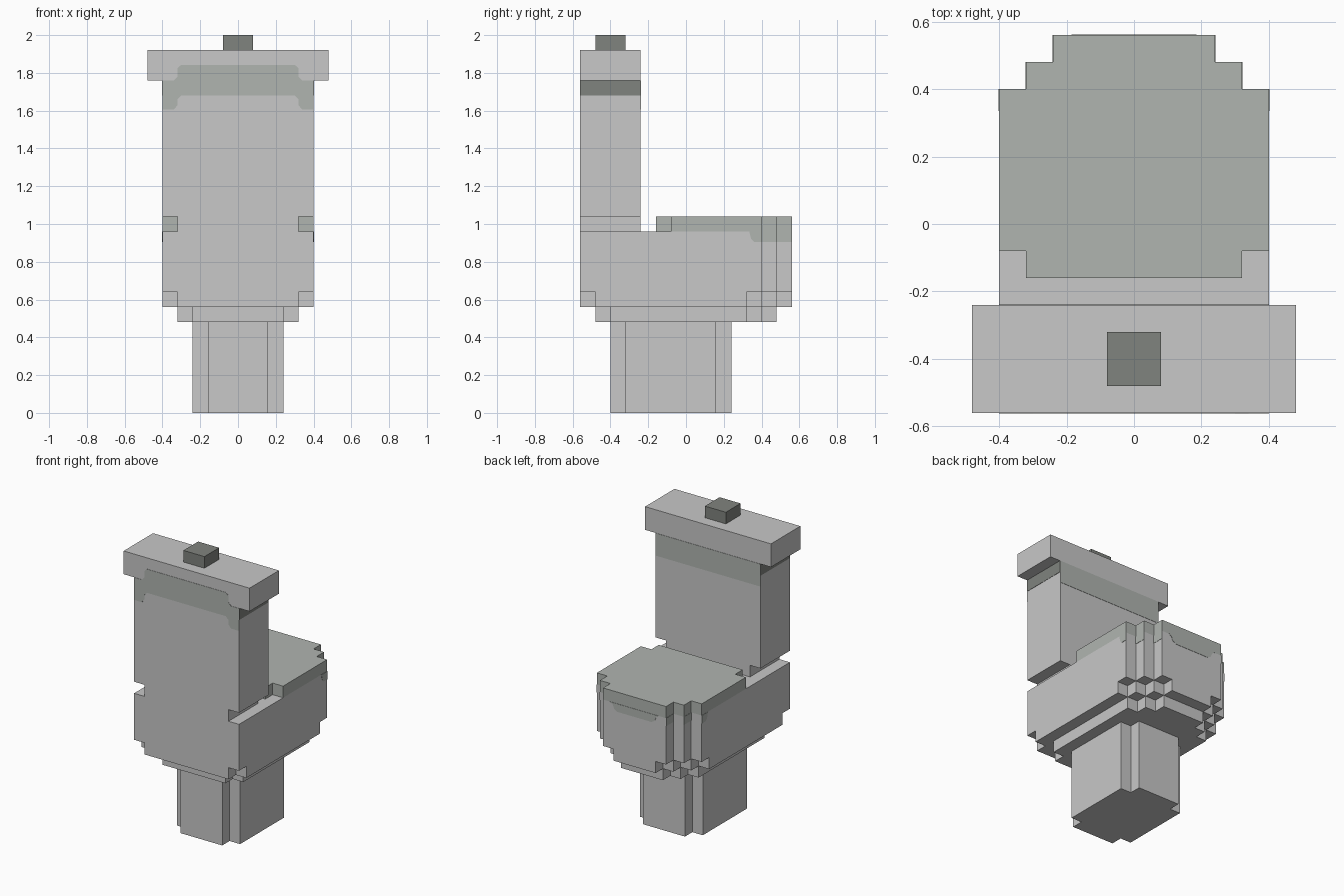
import bpy, bmesh
from mathutils import Vector

if "Cube" in bpy.data.objects:
    bpy.data.objects.remove(bpy.data.objects["Cube"])


def material(name, rgb):
    m = bpy.data.materials.new(name)
    m.diffuse_color = (*rgb, 1)
    m.use_nodes = True
    m.node_tree.nodes["Principled BSDF"].inputs["Base Color"].default_value = m.diffuse_color
    return m


PORCELAIN = material("light grey", (0.578, 0.578, 0.578))
SEAT = material("greenish grey", (0.434, 0.462, 0.434))
DARK = material("dark grey", (0.216, 0.227, 0.209))


def prism(bm, base, offset):
    """Extrude a closed outline of 3D points by an offset."""
    face = bm.faces.new([bm.verts.new(p) for p in base])
    ext = bmesh.ops.extrude_face_region(bm, geom=[face])
    verts = [g for g in ext["geom"] if isinstance(g, bmesh.types.BMVert)]
    bmesh.ops.translate(bm, verts=verts, vec=Vector(offset))


def finish(bm, name, mat):
    bmesh.ops.recalc_face_normals(bm, faces=bm.faces)
    me = bpy.data.meshes.new(name)
    bm.to_mesh(me)
    bm.free()
    me.materials.append(mat)
    ob = bpy.data.objects.new(name, me)
    bpy.context.collection.objects.link(ob)


def layers(name, mat, *slabs):
    """Stack of slabs (z0, z1, y_start, [(half_width, y_end), ...]), mirrored in x."""
    bm = bmesh.new()
    for z0, z1, y, rows in slabs:
        right = []
        for w, y_end in rows:
            right += [(w, y), (w, y_end)]
            y = y_end
        outline = right + [(-a, b) for a, b in reversed(right)]
        prism(bm, [(a, b, z0) for a, b in outline], (0, 0, z1 - z0))
    finish(bm, name, mat)


T = 0.002  # how far painted plates stand proud


def plate_y(name, mat, half, y):
    """Painted plate facing along y; half outline (x, z) is mirrored."""
    bm = bmesh.new()
    pts = half + [(-a, b) for a, b in reversed(half)]
    prism(bm, [(a, y - T, b) for a, b in pts], (0, 2 * T, 0))
    finish(bm, name, mat)


def plates_x(name, mat, x, pts):
    """Painted plates on both sides, outline in (y, z)."""
    bm = bmesh.new()
    for s in (1, -1):
        prism(bm, [(s * x - T, a, b) for a, b in pts], (2 * T, 0, 0))
    finish(bm, name, mat)


# Pedestal with notched corners
layers("pedestal", PORCELAIN,
       (0, 0.48, -0.40, [(0.16, -0.32), (0.24, 0.16), (0.16, 0.24)]))

# Bowl, stepped inwards at the bottom
layers("bowl", PORCELAIN,
       (0.48, 0.56, -0.48, [(0.24, -0.40), (0.32, 0.32), (0.24, 0.40), (0.16, 0.48)]),
       (0.56, 0.64, -0.56, [(0.32, -0.48), (0.40, 0.32), (0.32, 0.40), (0.24, 0.48), (0.16, 0.56)]),
       (0.64, 0.96, -0.56, [(0.40, 0.40), (0.32, 0.48), (0.24, 0.56)]))

# Closed seat
layers("seat", SEAT,
       (0.96, 1.04, -0.16, [(0.32, -0.08), (0.40, 0.40), (0.32, 0.48), (0.24, 0.56)]))

# Tank with narrow neck, lid and button
layers("tank", PORCELAIN,
       (0.96, 1.04, -0.56, [(0.32, -0.24)]),
       (1.04, 1.76, -0.56, [(0.40, -0.24)]))
layers("tank_lid", PORCELAIN, (1.76, 1.92, -0.56, [(0.48, -0.24)]))
layers("flush_button", DARK, (1.92, 2.0, -0.48, [(0.08, -0.32)]))

# Painted bands on the tank
plate_y("tank_front_band", SEAT,
        [(0.30, 1.68), (0.32, 1.66), (0.32, 1.63), (0.34, 1.605), (0.40, 1.605),
         (0.40, 1.76), (0.34, 1.76), (0.32, 1.78), (0.32, 1.825), (0.30, 1.843)], -0.56)
plate_y("tank_back_band", SEAT, [(0.40, 1.605), (0.40, 1.76)], -0.24)
plates_x("tank_side_band", DARK, 0.40,
         [(-0.56, 1.68), (-0.24, 1.68), (-0.24, 1.76), (-0.56, 1.76)])

# Painted rim below the seat
plate_y("rim_end_band", SEAT,
        [(0.13, 0.905), (0.155, 0.92), (0.165, 0.945), (0.185, 0.96)], 0.56)
plates_x("rim_side_band", SEAT, 0.40,
         [(0.335, 0.96), (0.345, 0.92), (0.36, 0.905), (0.40, 0.905), (0.40, 0.96)])
for i, (x, y) in enumerate([(0.32, 0.40), (0.24, 0.48)]):
    plates_x(f"rim_corner_band_{i + 1}", SEAT, x,
             [(y, 0.905), (y + 0.08, 0.905), (y + 0.08, 0.96), (y, 0.96)])
